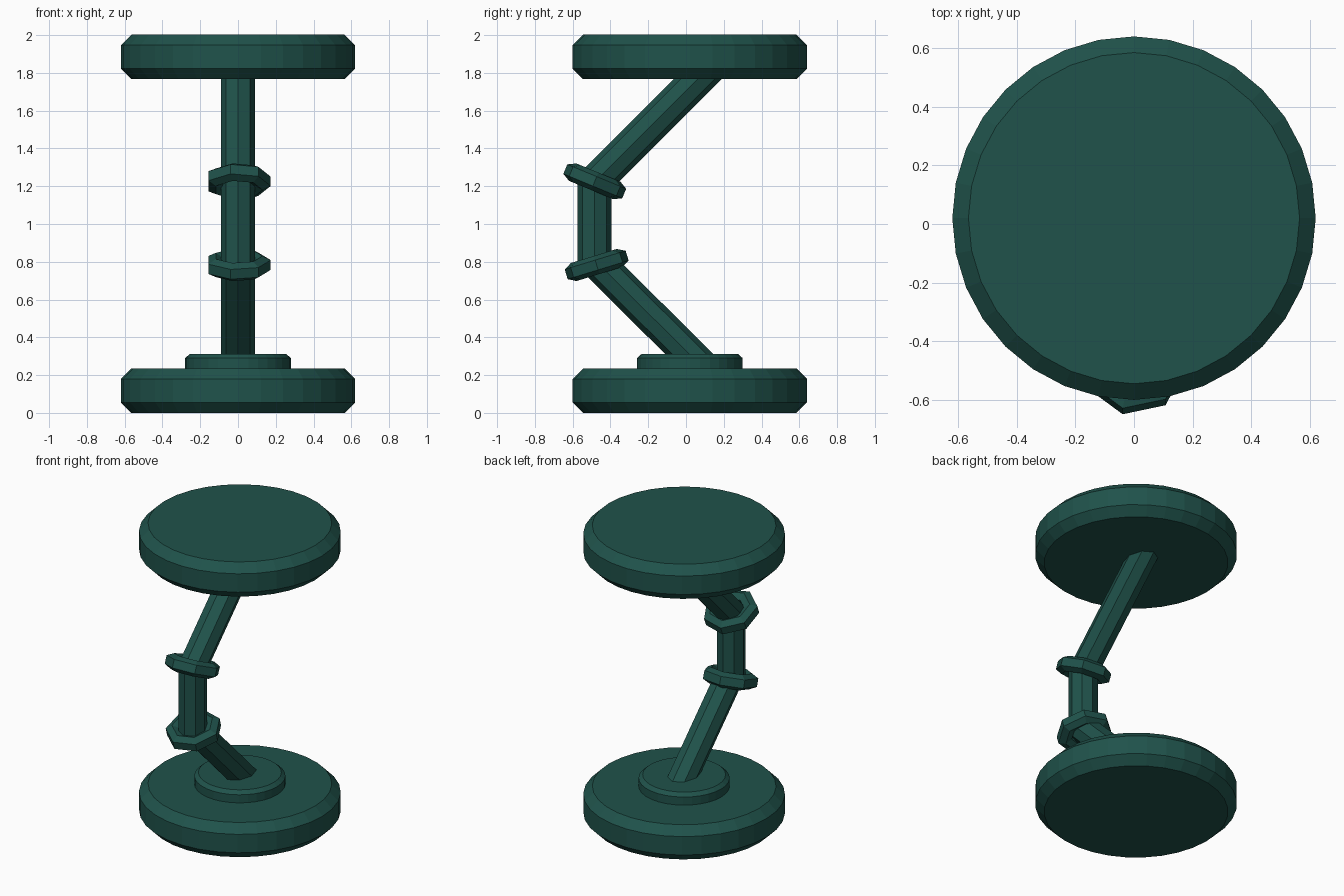
import bpy, bmesh
from math import cos, sin, tan, pi, radians, atan2
from mathutils import Matrix, Vector

if "Cube" in bpy.data.objects:
    bpy.data.objects.remove(bpy.data.objects["Cube"])

mat = bpy.data.materials.new("dark_teal")
mat.diffuse_color = (0.014, 0.085, 0.07, 1)
mat.use_nodes = True
mat.node_tree.nodes["Principled BSDF"].inputs["Base Color"].default_value = mat.diffuse_color


def make_object(name, bm):
    bmesh.ops.recalc_face_normals(bm, faces=bm.faces)
    mesh = bpy.data.meshes.new(name)
    bm.to_mesh(mesh)
    bm.free()
    mesh.materials.append(mat)
    obj = bpy.data.objects.new(name, mesh)
    bpy.context.collection.objects.link(obj)
    return obj


def skin(bm, rings, closed=False):
    """Bridge successive vertex rings; cap the ends unless closed into a loop."""
    n = len(rings[0])
    pairs = list(zip(rings, rings[1:]))
    if closed:
        pairs.append((rings[-1], rings[0]))
    else:
        bm.faces.new(rings[0])
        bm.faces.new(rings[-1])
    for a, b in pairs:
        for i in range(n):
            j = (i + 1) % n
            bm.faces.new((a[i], a[j], b[j], b[i]))


def lathe(name, profile, sides, location, tilt=0, closed=False):
    bm = bmesh.new()
    rings = [[bm.verts.new((r * cos(2 * pi * i / sides), r * sin(2 * pi * i / sides), z))
              for i in range(sides)] for r, z in profile]
    skin(bm, rings, closed)
    bm.transform(Matrix.Translation(location) @ Matrix.Rotation(radians(tilt), 4, 'X'))
    return make_object(name, bm)


def bent_rod(name, path, radius, sides):
    """Mitred tube along a path of (y, z) points."""
    pts = [Vector(p) for p in path]
    dirs = [(b - a).normalized() for a, b in zip(pts, pts[1:])]
    bm = bmesh.new()
    rings = []
    for k, p in enumerate(pts):
        d0, d1 = dirs[max(k - 1, 0)], dirs[min(k, len(dirs) - 1)]
        d = (d0 + d1).normalized()
        side = Vector((d.y, -d.x)) / d.dot(d1)
        ring = []
        for i in range(sides):
            a = 2 * pi * i / sides
            q = p + side * radius * sin(a)
            ring.append(bm.verts.new((radius * cos(a), q.x, q.y)))
        rings.append(ring)
    skin(bm, rings)
    return make_object(name, bm)


# Base and top discs with chamfered rims
CY = 0.02
disc = [(0.565, 0), (0.62, 0.055), (0.62, 0.18), (0.565, 0.235)]
lathe("base_disc", disc, 32, (0, CY, 0))
lathe("top_disc", disc, 32, (0, CY, 1.767))

# Raised plate on the base
lathe("base_plate", [(0.28, 0.2), (0.28, 0.29), (0.255, 0.312)], 32, (0, CY, 0))

# Bent support rod
bent_rod("support_rod", [(0.12, 0.21), (-0.485, 0.81), (-0.485, 1.22), (0.14, 1.845)], 0.09, 8)

# Seven-sided collars over the bends
ring = [(0.173, -0.027), (0.173, 0.027), (0.13, 0.05), (0.087, 0.027), (0.087, -0.027), (0.13, -0.05)]
lathe("upper_collar", ring, 7, (0, -0.483, 1.226), -22.5, True)
lathe("lower_collar", ring, 7, (0, -0.473, 0.783), 17, True)
